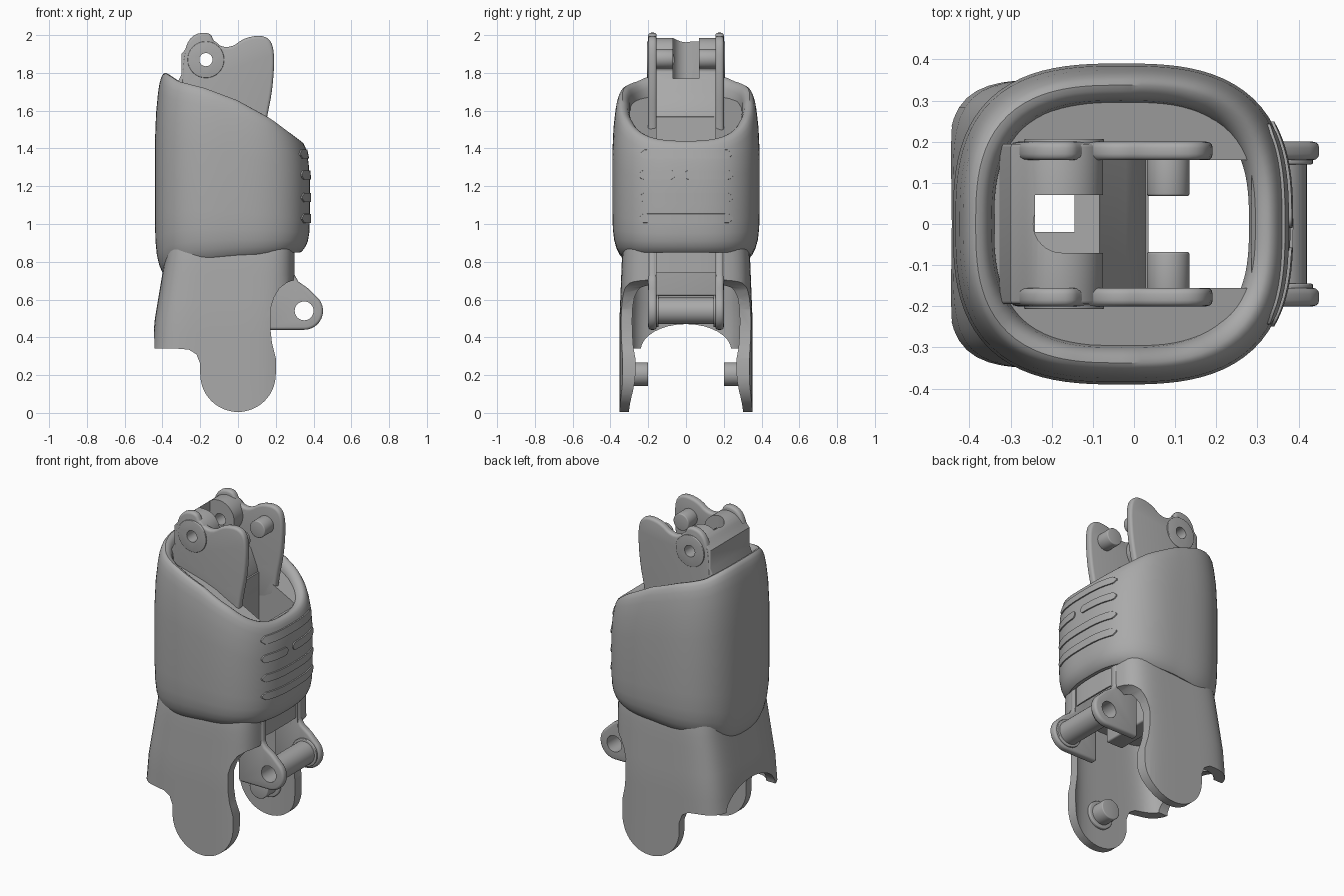
import bpy, bmesh, math

cube = bpy.data.objects.get("Cube")
if cube:
    bpy.data.objects.remove(cube)

grey = bpy.data.materials.new("plain grey")
grey.use_nodes = True
grey.diffuse_color = (0.4, 0.4, 0.4, 1)
grey.node_tree.nodes["Principled BSDF"].inputs["Base Color"].default_value = (0.4, 0.4, 0.4, 1)


def activate(ob):
    bpy.ops.object.select_all(action='DESELECT')
    ob.select_set(True)
    bpy.context.view_layer.objects.active = ob


def finish(name, bm, bevel=0):
    bmesh.ops.recalc_face_normals(bm, faces=bm.faces)
    me = bpy.data.meshes.new(name)
    bm.to_mesh(me)
    bm.free()
    me.materials.append(grey)
    ob = bpy.data.objects.new(name, me)
    bpy.context.collection.objects.link(ob)
    if bevel:
        mod = ob.modifiers.new("Bevel", 'BEVEL')
        mod.width, mod.segments, mod.angle_limit = bevel, 3, math.radians(50)
        activate(ob)
        bpy.ops.object.modifier_apply(modifier="Bevel")
    return ob


def boolean(ob, cutter, op='DIFFERENCE'):
    mod = ob.modifiers.new("Cut", 'BOOLEAN')
    mod.object, mod.operation, mod.solver = cutter, op, 'EXACT'
    activate(ob)
    bpy.ops.object.modifier_apply(modifier="Cut")
    bpy.data.objects.remove(cutter)


def loft(name, rings, closed=False):
    bm = bmesh.new()
    rows = [[bm.verts.new(p) for p in r] for r in rings]
    n = len(rows[0])
    pairs = list(zip(rows, rows[1:])) + ([(rows[-1], rows[0])] if closed else [])
    for a, b in pairs:
        for i in range(n):
            j = (i + 1) % n
            bm.faces.new((a[i], a[j], b[j], b[i]))
    if not closed:
        bm.faces.new(rows[0])
        bm.faces.new(rows[-1])
    return finish(name, bm)


def prism(name, pts, lo, hi, bevel=0, axis='y'):
    place = {'y': lambda p, d: (p[0], d, p[1]), 'x': lambda p, d: (d, p[0], p[1]),
             'z': lambda p, d: (p[0], p[1], d)}[axis]
    bm = bmesh.new()
    a, b = ([bm.verts.new(place(p, d)) for p in pts] for d in (lo, hi))
    bm.faces.new(a)
    bm.faces.new(b)
    for i in range(len(pts)):
        j = (i + 1) % len(pts)
        bm.faces.new((a[i], a[j], b[j], b[i]))
    return finish(name, bm, bevel)


def arc(cx, cz, r, start=0, end=360, n=32, rz=None):
    full = end - start == 360
    steps = n if full else n + 1
    angles = [math.radians(start + (end - start) * i / n) for i in range(steps)]
    return [(cx + r * math.cos(t), cz + (rz or r) * math.sin(t)) for t in angles]


def rect(a, b, c, d):
    return [(a, c), (b, c), (b, d), (a, d)]


def soften(pts, times=2):
    # corner cutting turns a coarse outline into a rounded one
    for _ in range(times):
        pts = [(p[0] * k + q[0] * (1 - k), p[1] * k + q[1] * (1 - k))
               for p, q in zip(pts, pts[1:] + pts[:1]) for k in (0.75, 0.25)]
    return pts


def interp(table, x):
    for (a, u), (b, v) in zip(table, table[1:]):
        if x <= b:
            return u + (v - u) * max(0, x - a) / (b - a)
    return table[-1][1]


def oval(t, n):
    c, s = math.cos(t), math.sin(t)
    r = (abs(c) ** n + abs(s) ** n) ** (-1 / n)
    return c * r, s * r


ANGLES = [math.tau * i / 96 for i in range(96)]
TOP = [(-.44, 1.8), (-.36, 1.755), (-.2, 1.72), (0, 1.655), (.2, 1.56), (.38, 1.44)]
BOTTOM = [(-.44, .73), (-.38, .79), (-.25, .815), (0, .835), (.38, .85)]
SHAPE = [(0, .88), (.01, .9), (.05, .945), (.1, .975), (.17, .993), (.28, 1), (.65, 1), (.8, .985),
         (.9, .96), (.95, .94), (.98, .915), (.995, .89)]


def sleeve_point(t, f, s):
    x, y = oval(t, 2.8)
    x = x * .41 - .03
    lo, hi = interp(BOTTOM, x), interp(TOP, x)
    return (-.03 + (x + .03) * s, y * .39 * s, lo + (hi - lo) * f)


# Outer sleeve with a sloping, rounded rim
inside = [(1, .865), (.995, .83), (.98, .795), (.95, .77), (.9, .755), (.1, .755), (0, .83)]
sleeve = loft("sleeve", [[sleeve_point(t, f, s) for t in ANGLES] for f, s in SHAPE + inside], True)

# Thin grip ribs that follow the sleeve's curved end
def rib(name, z, y0, y1, h=.026):
    bm = bmesh.new()
    grid = []
    for i in range(25):
        y = y0 + (y1 - y0) * i / 24
        t = math.asin(y / .41)
        end = min(y - y0, y1 - y)
        half = h * math.sqrt(max(.04, 1 - max(0, 1 - end / h) ** 2))
        row = []
        for dz, out in ((-half, -.012), (-half * .9, .007), (half * .9, .007), (half, -.012)):
            base = sleeve_point(t, 0, 1)
            lo, hi = base[2], interp(TOP, base[0])
            s = interp(SHAPE, (z + dz - lo) / (hi - lo))
            p = sleeve_point(t, 0, s)
            row.append(bm.verts.new((p[0] + out, p[1], z + dz)))
        grid.append(row)
    for a, b in zip(grid, grid[1:]):
        for j in range(4):
            k = (j + 1) % 4
            bm.faces.new((a[j], a[k], b[k], b[j]))
    bm.faces.new(grid[0])
    bm.faces.new(grid[-1])
    return finish(name, bm)


for i, (z, y0, y1) in enumerate([(1.37, -.24, .24), (1.26, -.24, -.06), (1.26, -.01, .24),
                                 (1.14, -.24, .24), (1.03, -.24, .24)]):
    rib(f"grip_rib_{i + 1}", z, y0, y1)

# Lower skirt: hollow shell trimmed to a side outline with two tongues
def skirt_ring(z, wall):
    left = interp([(.34, -.455), (.5, -.44), (.65, -.415), (.8, -.39), (.95, -.37)], z)
    wide = interp([(.5, .352), (.85, .338), (.95, .32)], z)
    mid, half = (left + .3) / 2, (.3 - left) / 2
    return [(mid + (half - wall) * x, (wide - wall) * y, z) for x, y in (oval(t, 5) for t in ANGLES)]


levels = [0, .34, .42, .5, .58, .65, .73, .8, .87, .93]
skirt = loft("skirt", [skirt_ring(z, 0) for z in levels])
boolean(skirt, loft("hollow", [skirt_ring(z, .05) for z in [-.1] + levels[1:] + [1.1]]))
outline = ([(-.6, 1), (-.6, .34), (-.32, .34), (-.26, .335), (-.22, .31), (-.2, .26)]
           + arc(0, .205, .2, 180, 360, 32)
           + [(.2, .29), (.18, .37), (.172, .44), (.172, .55), (.19, .61), (.22, .66), (.26, .69),
              (.3, .705), (.5, .71), (.5, 1)])
boolean(skirt, prism("outline", outline, -.5, .5), 'INTERSECT')
boolean(skirt, prism("back_arch", arc(0, .33, .24, rz=.14), -.7, -.25, axis='x'))
boolean(skirt, prism("front_slot", rect(-.155, .155, .4, 1.1), .1, .5, axis='x'))

# Inner core filling the sleeve, open along the front slot
def core_ring(z=None):
    ring = []
    for t in ANGLES:
        x, y = oval(t, 4)
        x = x * .32 - .025
        ring.append((x, y * .3, z or interp(TOP, x) - .07))
    return ring


core = loft("inner_core", [core_ring(.74), core_ring()])
boolean(core, prism("core_slot", rect(.035, .285, -.155, .155), .5, 2, axis='z'))
boolean(core, prism("core_shaft", rect(-.24, -.145, -.02, .07), .5, 2, axis='z'))

# Upper hinge block between the arms, with a round-ended notch
block = prism("hinge_block", [(-.33, 1.55), (-.325, 1.74), (-.3, 1.79), (-.3, 1.9)]
              + arc(-.18, 1.88, .105, 150, -40, 20)
              + [(-.08, 1.76), (-.02, 1.7), (.02, 1.6), (.035, 1.54), (.035, 1.45)], -.195, .195, .008)
boolean(block, prism("notch", arc(-.175, 0, .07, 90, 270, 16) + [(.1, -.07), (.1, .07)], 1.77, 2.1, axis='z'))
boolean(block, prism("shaft", rect(-.24, -.145, -.02, .07), 1.3, 2.1, axis='z'))
boolean(block, prism("pin_hole", arc(-.17, 1.87, .035), -.5, .5))

# Lower web under the core
prism("lower_web", rect(-.08, .035, .62, 1.2), -.2, .2, .01)

arm_outline = soften([(-.3, 1.4), (-.3, 1.72), (-.29, 1.9), (-.25, 2.0), (-.15, 2.02), (-.12, 1.95),
                      (-.04, 1.93), (.04, 1.99), (.15, 2.0), (.195, 1.93), (.185, 1.72), (.15, 1.55), (.13, 1.4)])
lug_outline = ([(.14, .44)] + arc(.35, .54, .1, -90, 40, 16)
               + [(.37, .66), (.32, .695), (.3, .73), (.3, .95), (.14, .95)])

for side, s in (("left", 1), ("right", -1)):
    def span(a, b):
        return sorted((a * s, b * s))

    # Upper arm plate, hinge boss and inner peg
    arm = prism(f"{side}_arm", arm_outline, *span(.155, .2), .015)
    boolean(arm, prism("pin_hole", arc(-.17, 1.87, .035), -.5, .5))
    boss = prism(f"{side}_hinge_boss", arc(-.17, 1.87, .097), *span(.19, .207), .004)
    boolean(boss, prism("pin_hole", arc(-.17, 1.87, .035), -.5, .5))
    prism(f"{side}_arm_peg", arc(.083, 1.875, .052), *span(.068, .17), .006)
    # Lower lug with its collar
    lug = prism(f"{side}_lug", lug_outline, *span(.155, .2), .015)
    boolean(lug, prism("pin_hole", arc(.35, .54, .05), -.5, .5))
    collar = prism(f"{side}_lug_collar", arc(.35, .54, .085), *span(.145, .16), .004)
    boolean(collar, prism("pin_hole", arc(.35, .54, .05), -.5, .5))
    # Peg on the inside of the tongue
    prism(f"{side}_tongue_peg", arc(0, .205, .063), *span(.2, .32), .006)
    prism(f"{side}_tongue_collar", arc(0, .205, .085), *span(.285, .32), .006)

# Hollow cross bar between the lugs
bar = prism("cross_bar", arc(.35, .54, .07), -.16, .16)
boolean(bar, prism("pin_hole", arc(.35, .54, .05), -.5, .5))

for ob in bpy.context.collection.objects:
    if ob.type == 'MESH':
        activate(ob)
        bpy.ops.object.shade_smooth_by_angle(angle=math.radians(35))
